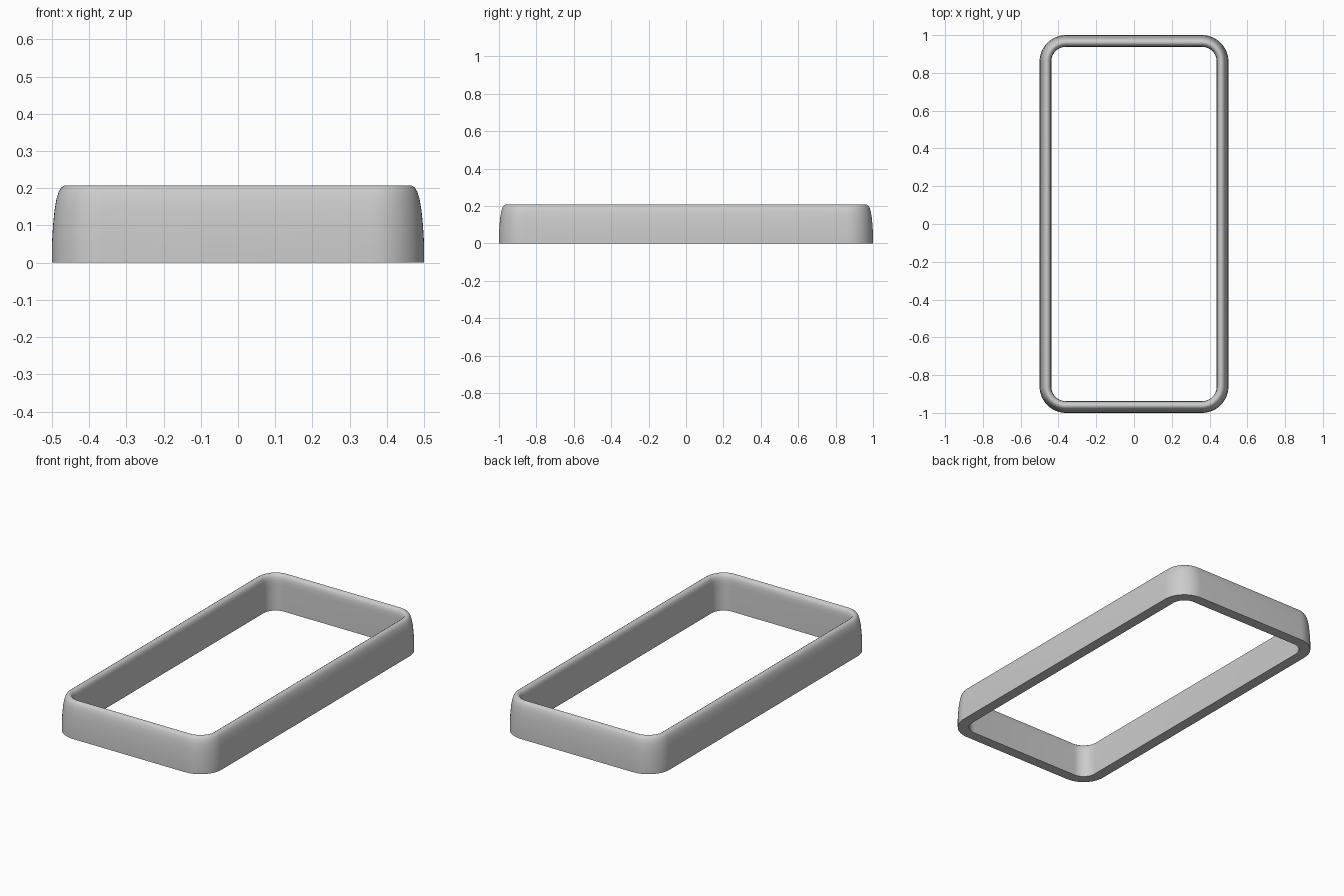
import bpy, bmesh, math

if "Cube" in bpy.data.objects:
    bpy.data.objects.remove(bpy.data.objects["Cube"])

HX, HY, R, SEG = 0.5, 1.0, 0.14, 14

# wall cross-section: (inset from outer outline, height)
PROFILE = [(0.0, 0.0), (0.0, 0.05), (0.003, 0.10), (0.007, 0.14), (0.012, 0.17),
           (0.018, 0.19), (0.025, 0.202), (0.034, 0.208), (0.043, 0.208),
           (0.052, 0.202), (0.058, 0.191), (0.061, 0.175), (0.062, 0.15), (0.062, 0.0)]


def rounded_outline(inset):
    """Rounded rectangle with concentric corners."""
    r = R - inset
    pts = []
    for i, (sx, sy) in enumerate([(1, 1), (-1, 1), (-1, -1), (1, -1)]):
        for k in range(SEG + 1):
            a = math.pi / 2 * (i + k / SEG)
            pts.append((sx * (HX - R) + r * math.cos(a), sy * (HY - R) + r * math.sin(a)))
    return pts


# frame: sweep the cross-section around the outline
bm = bmesh.new()
rings = [[bm.verts.new((x, y, z)) for x, y in rounded_outline(d)] for d, z in PROFILE]
n = len(rings[0])
for j, ring in enumerate(rings):
    nxt = rings[(j + 1) % len(rings)]
    for i in range(n):
        k = (i + 1) % n
        bm.faces.new((ring[i], ring[k], nxt[k], nxt[i]))
bmesh.ops.recalc_face_normals(bm, faces=bm.faces)
mesh = bpy.data.meshes.new("rounded_frame")
bm.to_mesh(mesh)
bm.free()
frame = bpy.data.objects.new("rounded_frame", mesh)
bpy.context.collection.objects.link(frame)

# smooth walls, crisp bottom rim
bpy.context.view_layer.objects.active = frame
frame.select_set(True)
bpy.ops.object.shade_smooth_by_angle(angle=math.radians(40))
